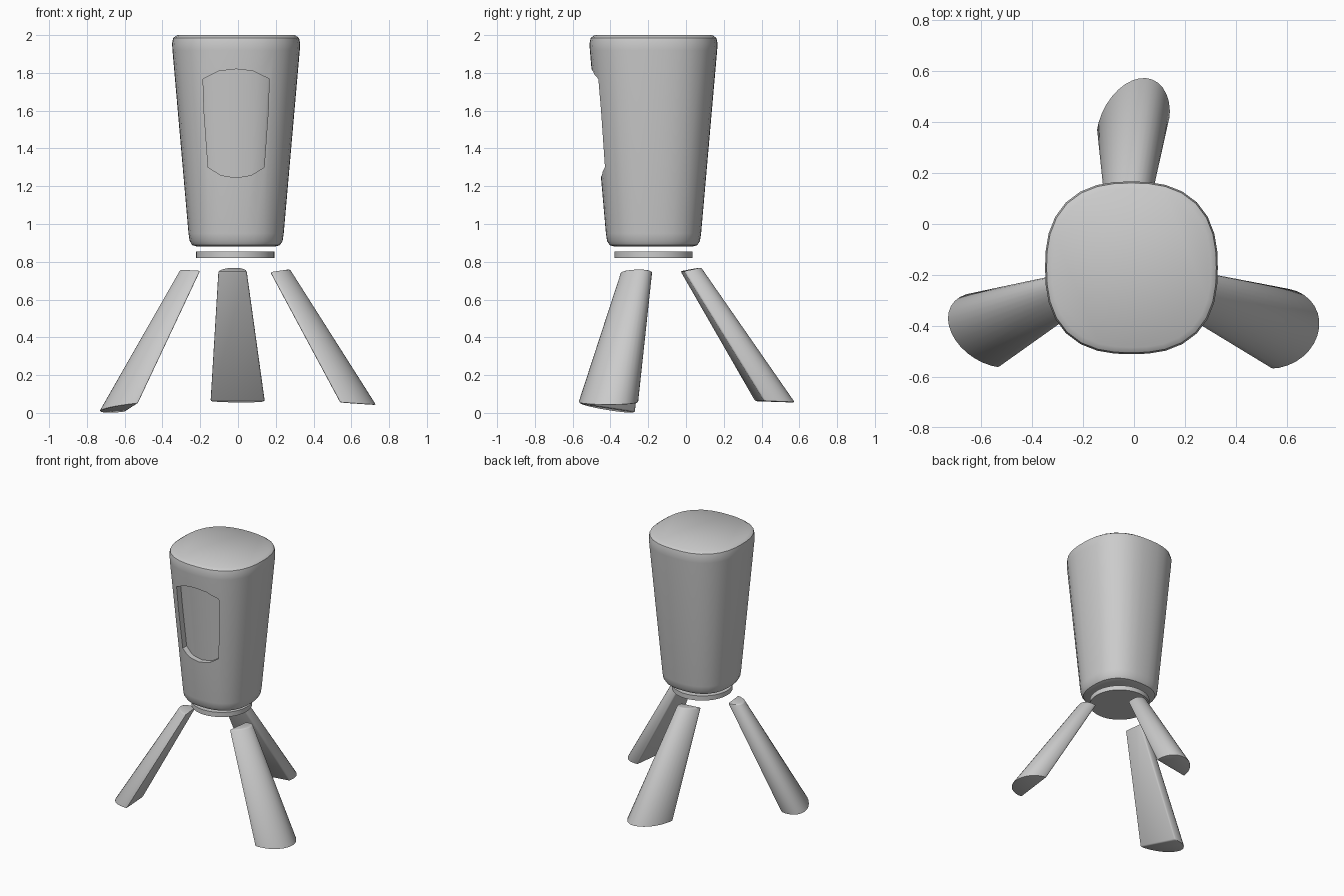
import bpy, bmesh, math
from mathutils import Vector

if "Cube" in bpy.data.objects:
    bpy.data.objects.remove(bpy.data.objects["Cube"])

grey = bpy.data.materials.new("plain grey")
grey.diffuse_color = (0.6, 0.6, 0.6, 1)
grey.use_nodes = True
grey.node_tree.nodes["Principled BSDF"].inputs["Base Color"].default_value = grey.diffuse_color

CX, CY = -0.01, -0.172   # axis of the pod


def loft(name, rings):
    """Skin a stack of equal-length rings and cap both ends."""
    bm = bmesh.new()
    loops = [[bm.verts.new(p) for p in ring] for ring in rings]
    n = len(loops[0])
    for low, high in zip(loops, loops[1:]):
        for i in range(n):
            j = (i + 1) % n
            bm.faces.new((low[i], low[j], high[j], high[i]))
    bm.faces.new(loops[0][::-1])
    bm.faces.new(loops[-1])
    bmesh.ops.recalc_face_normals(bm, faces=bm.faces)
    mesh = bpy.data.meshes.new(name)
    bm.to_mesh(mesh)
    bm.free()
    mesh.materials.append(grey)
    obj = bpy.data.objects.new(name, mesh)
    bpy.context.collection.objects.link(obj)
    return obj


def apply_all(obj):
    bpy.ops.object.select_all(action='DESELECT')
    obj.select_set(True)
    bpy.context.view_layer.objects.active = obj
    for mod in list(obj.modifiers):
        bpy.ops.object.modifier_apply(modifier=mod.name)


def smooth(obj, angle=40):
    apply_all(obj)
    bpy.ops.object.shade_smooth_by_angle(angle=math.radians(angle))


def subtract(obj, tool):
    mod = obj.modifiers.new("cut", 'BOOLEAN')
    mod.operation = 'DIFFERENCE'
    mod.solver = 'EXACT'
    mod.object = tool
    apply_all(obj)
    bpy.data.objects.remove(tool)


def rounded_square(r, z, power=2.5, n=32):
    ring = []
    for i in range(n):
        a = 2 * math.pi * i / n
        c, s = math.cos(a), math.sin(a)
        d = r / (abs(c) ** power + abs(s) ** power) ** (1 / power)
        ring.append((CX + d * c, CY + d * s, z))
    return ring


# Tapered pod with softened rims
profile = [(0.205, 0.88), (0.232, 0.888), (0.246, 0.91), (0.252, 0.95),
           (0.337, 1.92), (0.339, 1.955), (0.333, 1.985), (0.312, 2.0)]
pod = loft("pod", [rounded_square(r, z) for r, z in profile])

# Front recess: a shield-shaped prism, its floor following the pod wall
half = [(0, 1.82), (0.09, 1.81), (0.175, 1.768), (0.17, 1.6),
        (0.148, 1.3), (0.08, 1.258), (0, 1.245)]
outline = half + [(-x, z) for x, z in half[-2:0:-1]]
cutter = loft("recess_cutter", [[(CX + x, y, z) for x, z in outline] for y in (-0.8, -0.25)])
core = loft("recess_core", [rounded_square(r - 0.04, z) for r, z in profile])
subtract(cutter, core)
subtract(pod, cutter)
smooth(pod)

# Round plate under the pod
plate = loft("base_plate", [[(CX - 0.005 + 0.207 * math.cos(a), CY + 0.207 * math.sin(a), z)
                             for a in (2 * math.pi * i / 48 for i in range(48))]
                            for z in (0.82, 0.855)])
smooth(plate)


def half_round(a, b, tip, n=16):
    """D-shaped section: flat from a to b, bulging out to tip."""
    a, b, tip = Vector(a), Vector(b), Vector(tip)
    mid = (a + b) / 2
    return [mid + (b - a) / 2 * math.cos(t) + (tip - mid) * math.sin(t)
            for t in (math.pi * i / n for i in range(n + 1))]


# Splayed legs: foot section, then top section (flat corners and outer tip)
legs = {
    "back_leg": (((-0.147, 0.365, 0.062), (0.14, 0.415, 0.062), (0.02, 0.575, 0.055)),
                 ((-0.105, -0.03, 0.75), (0.045, -0.01, 0.75), (-0.02, 0.08, 0.77))),
    "left_leg": (((-0.53, -0.565, 0.05), (-0.60, -0.272, 0.005), (-0.73, -0.40, 0.012)),
                 ((-0.20, -0.33, 0.752), (-0.215, -0.19, 0.752), (-0.305, -0.245, 0.758))),
    "right_leg": (((0.54, -0.57, 0.055), (0.58, -0.253, 0.055), (0.73, -0.41, 0.042)),
                  ((0.17, -0.345, 0.745), (0.19, -0.18, 0.745), (0.275, -0.25, 0.76))),
}
for name, (foot, top) in legs.items():
    leg = loft(name, [half_round(*foot), half_round(*top)])
    bevel = leg.modifiers.new("soft_edges", 'BEVEL')
    bevel.width = 0.008
    bevel.segments = 2
    bevel.limit_method = 'ANGLE'
    bevel.angle_limit = math.radians(40)
    smooth(leg)
